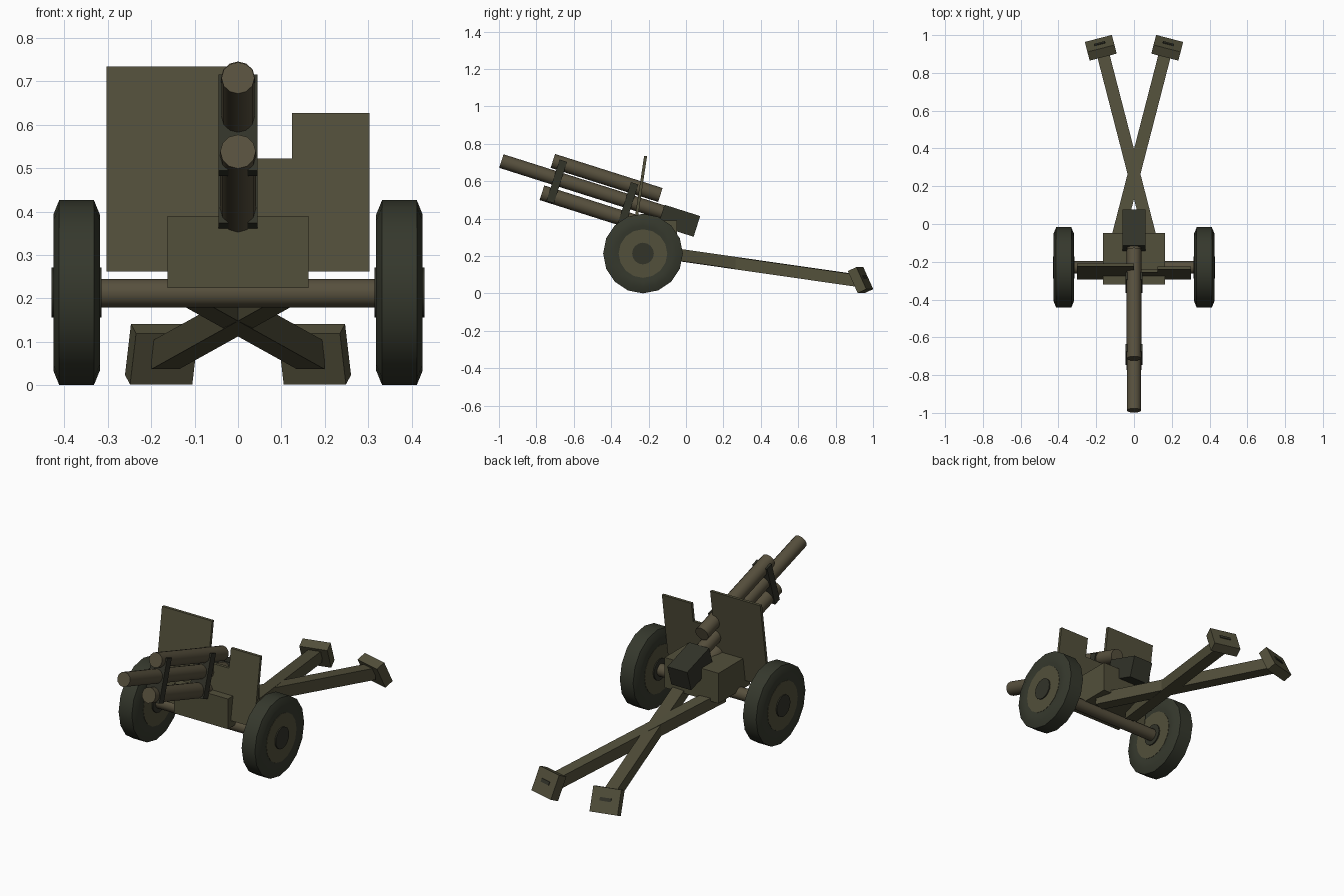
import bpy, bmesh, math
from mathutils import Matrix, Vector

cube = bpy.data.objects.get("Cube")
if cube:
    bpy.data.objects.remove(cube, do_unlink=True)


def material(name, rgb):
    m = bpy.data.materials.new(name)
    m.use_nodes = True
    m.diffuse_color = (*rgb, 1)
    m.node_tree.nodes["Principled BSDF"].inputs["Base Color"].default_value = (*rgb, 1)
    return m


OLIVE = material("olive paint", (0.085, 0.079, 0.043))
BARREL = material("brown olive paint", (0.095, 0.080, 0.047))
DARK = material("dark green metal", (0.032, 0.033, 0.022))
RUBBER = material("tire rubber", (0.036, 0.040, 0.026))


def finish(name, bm, mat, smooth=False):
    bmesh.ops.recalc_face_normals(bm, faces=bm.faces)
    me = bpy.data.meshes.new(name)
    bm.to_mesh(me)
    bm.free()
    me.materials.append(mat)
    ob = bpy.data.objects.new(name, me)
    bpy.context.collection.objects.link(ob)
    if smooth:
        bpy.ops.object.select_all(action='DESELECT')
        ob.select_set(True)
        bpy.context.view_layer.objects.active = ob
        bpy.ops.object.shade_smooth_by_angle(angle=math.radians(50))
    return ob


def box(name, size, mat, matrix):
    bm = bmesh.new()
    bmesh.ops.create_cube(bm, size=1, matrix=matrix @ Matrix.Diagonal((*size, 1)))
    return finish(name, bm, mat)


def rod(name, radius, length, mat, matrix, sides=12):
    """Cylinder along the local z axis, centred."""
    bm = bmesh.new()
    bmesh.ops.create_cone(bm, cap_ends=True, segments=sides, radius1=radius,
                          radius2=radius, depth=length, matrix=matrix)
    return finish(name, bm, mat, True)


def move(x, y, z):
    return Matrix.Translation((x, y, z))


ALONG_X = Matrix.Rotation(math.pi / 2, 4, 'Y')
ALONG_Y = Matrix.Rotation(math.pi / 2, 4, 'X')

# Gun assembly: local y runs from muzzle to breech, along the raised axis
GUN = move(0, -0.987, 0.708) @ Matrix.Rotation(math.radians(-17.6), 4, 'X')


def gun_rod(name, start, end, height, radius):
    rod(name, radius, end - start, BARREL,
        GUN @ move(0, (start + end) / 2, height) @ ALONG_Y)


gun_rod("barrel", 0, 0.95, 0, 0.038)
gun_rod("upper_recoil_cylinder", 0.262, 0.865, 0.084, 0.039)
gun_rod("lower_recoil_cylinder", 0.258, 0.865, -0.096, 0.041)
for name, s in (("front_clamp", 0.315), ("rear_clamp", 0.715)):
    box(name, (0.09, 0.042, 0.232), DARK, GUN @ move(0, s, -0.014))
box("breech_block", (0.12, 0.2, 0.116), DARK, GUN @ move(0, 1.002, -0.017))

# Carriage body and axle
box("carriage_body", (0.326, 0.272, 0.165), OLIVE, move(0, -0.184, 0.307))
rod("axle", 0.033, 0.66, BARREL, move(0, -0.23, 0.212) @ ALONG_X)

# Stepped shield, leaning back slightly
outline = [(-0.303, 0.262), (0.303, 0.262), (0.303, 0.627), (0.125, 0.627),
           (0.125, 0.523), (0, 0.523), (0, 0.735), (-0.303, 0.735)]
bm = bmesh.new()
face = bm.faces.new([bm.verts.new((x, -0.295 + (z - 0.262) * 0.15, z)) for x, z in outline])
extruded = bmesh.ops.extrude_face_region(bm, geom=[face])["geom"]
bmesh.ops.translate(bm, vec=(0, 0.016, 0),
                    verts=[v for v in extruded if isinstance(v, bmesh.types.BMVert)])
finish("shield", bm, OLIVE)

# Wheels: lathed tire, rim disc and hub
half = [(0.049, 0.12), (0.0535, 0.15), (0.0535, 0.18), (0.040, 0.213)]
profile = half + [(-u, r) for u, r in reversed(half)]
for side, sx in (("left", 1), ("right", -1)):
    hub = move(sx * 0.372, -0.23, 0.2135)
    bm = bmesh.new()
    verts = [bm.verts.new((u, 0, r)) for u, r in profile]
    edges = [bm.edges.new((verts[i], verts[(i + 1) % len(verts)])) for i in range(len(verts))]
    bmesh.ops.spin(bm, geom=verts + edges, cent=(0, 0, 0), axis=(1, 0, 0),
                   angle=2 * math.pi, steps=16, use_duplicate=False)
    bmesh.ops.remove_doubles(bm, verts=bm.verts, dist=0.0005)
    bmesh.ops.transform(bm, matrix=hub, verts=bm.verts)
    finish(side + "_tire", bm, RUBBER, True)
    rod(side + "_rim", 0.13, 0.104, OLIVE, hub @ ALONG_X, 16)
    rod(side + "_hub", 0.058, 0.116, DARK, hub @ ALONG_X, 16)

# Crossed trail legs with tilted spades
for side, sx in (("left", 1), ("right", -1)):
    start, end = Vector((-sx * 0.107, -0.15, 0.222)), Vector((sx * 0.168, 0.915, 0.069))
    d = end - start
    turn = d.to_track_quat('Y', 'Z').to_matrix().to_4x4()
    box(side + "_trail_leg", (0.066, d.length, 0.064), OLIVE,
        Matrix.Translation((start + end) / 2) @ turn)
    spade = (move(sx * 0.176, 0.933, 0.0715) @ Matrix.Rotation(math.radians(-14.5 * sx), 4, 'Z')
             @ Matrix.Rotation(math.radians(25), 4, 'X'))
    box(side + "_spade", (0.148, 0.052, 0.13), OLIVE, spade)
    box(side + "_spade_slot", (0.06, 0.006, 0.018), DARK, spade @ move(0, 0.027, 0.005))
